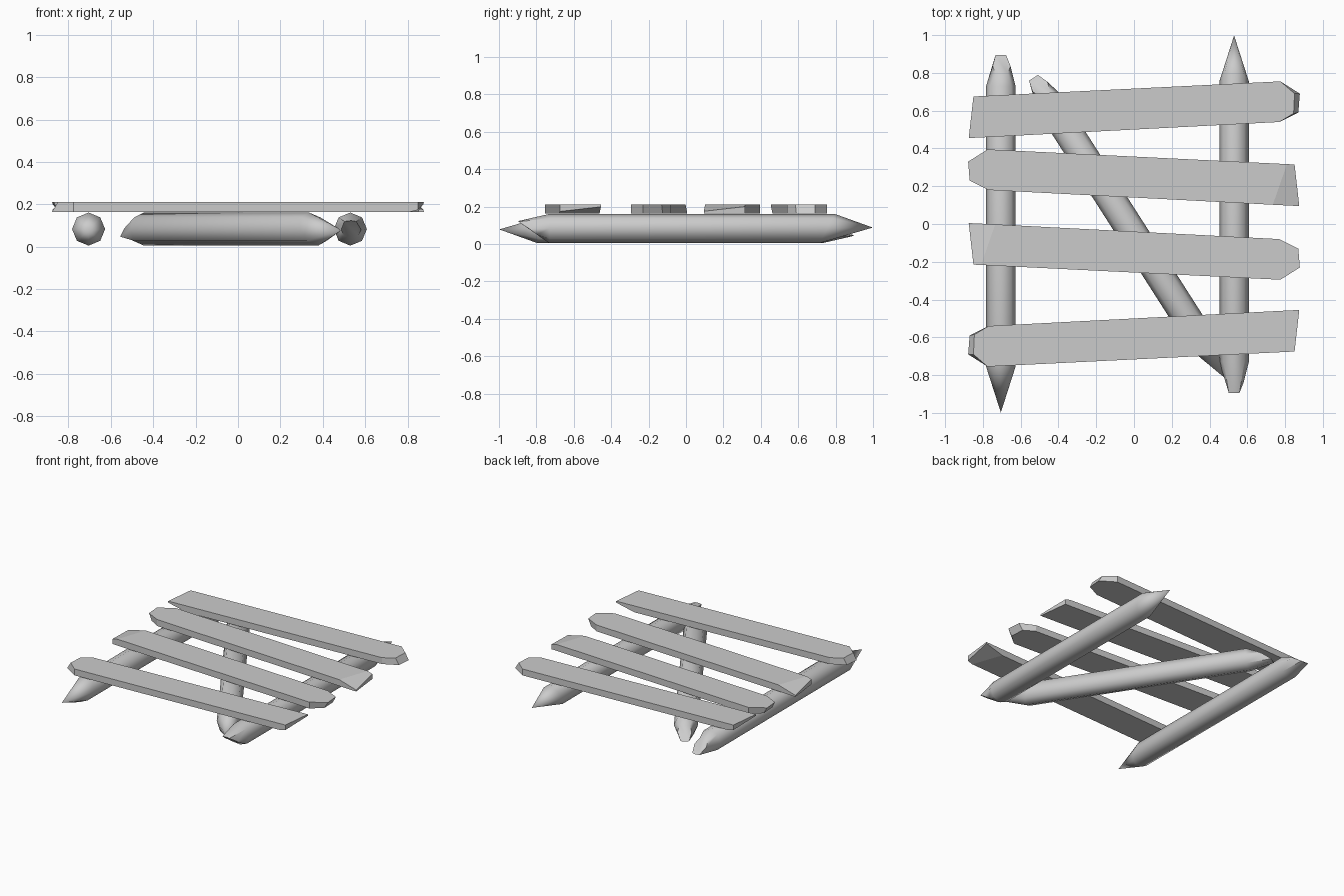
import bpy, bmesh
from math import sin, cos, pi, radians

if "Cube" in bpy.data.objects:
    bpy.data.objects.remove(bpy.data.objects["Cube"])

SIDES = 8
R = 0.078


def make_object(name, rings, loc, rot, smooth):
    """Skin a list of equal-length vertex rings; a one-point ring is a tip."""
    bm = bmesh.new()
    loops = [[bm.verts.new(p) for p in ring] for ring in rings]
    for a, b in zip(loops, loops[1:]):
        n = len(a)
        for i in range(n):
            j = (i + 1) % n
            if len(b) == 1:
                bm.faces.new((a[i], a[j], b[0]))
            else:
                bm.faces.new((a[i], a[j], b[j], b[i]))
    for ring in (loops[0], loops[-1]):
        if len(ring) > 2:
            bm.faces.new(ring)
    bmesh.ops.recalc_face_normals(bm, faces=bm.faces[:])
    me = bpy.data.meshes.new(name)
    bm.to_mesh(me)
    bm.free()
    ob = bpy.data.objects.new(name, me)
    bpy.context.collection.objects.link(ob)
    ob.location = loc
    ob.rotation_euler = rot
    if smooth:
        bpy.ops.object.select_all(action='DESELECT')
        ob.select_set(True)
        bpy.context.view_layer.objects.active = ob
        bpy.ops.object.shade_smooth_by_angle(angle=radians(50))
    return ob


def log(name, loc, rot):
    """Round log along y: slanted chisel cut at -y, sharpened point at +y."""
    angles = [2 * pi * i / SIDES for i in range(SIDES)]
    chisel, start, end = [], [], []
    for a in angles:
        c, s = cos(a), sin(a)
        t = (1 - s) / 2
        chisel.append((c * 0.047 + 0.004, -0.895 + 0.115 * t, 0.04 - 0.085 * t))
        start.append((c * R, -0.73, s * R))
        end.append((c * R, 0.755 + 0.04 * s, s * R))
    # flatten the top of the chisel into a short edge
    k = SIDES // 4
    for i, dx in ((k - 1, 0.028), (k + 1, -0.028)):
        chisel[i] = (dx, -0.895, 0.036)
    return make_object(name, [chisel, start, end, [(0, 0.998, 0.005)]],
                       loc, rot, True)


def plank(name, loc, rot):
    """Slightly skewed board: clipped end at +x, undercut square end at -x."""
    h = 0.023
    top = [(-0.85, 0.07), (-0.875, -0.15), (-0.735, -0.143), (0.77, -0.065),
           (0.845, -0.02), (0.85, 0.085), (0.775, 0.15), (-0.81, 0.072)]
    bottom = list(top)
    bottom[4], bottom[5] = (0.87, -0.015), (0.878, 0.085)
    lift = [0.01, 0.035, 0, 0, 0, 0, 0, 0]
    low = [(x, y, -h + d) for (x, y), d in zip(bottom, lift)]
    high = [(x, y, h) for x, y in top]
    bm = bmesh.new()
    lo = [bm.verts.new(p) for p in low]
    hi = [bm.verts.new(p) for p in high]
    bm.faces.new(hi)
    bm.faces.new(lo[2:])                         # flat underside
    bm.faces.new((lo[7], lo[0], lo[1], lo[2]))   # sloping end cut
    for i in range(8):
        j = (i + 1) % 8
        bm.faces.new((lo[i], lo[j], hi[j], hi[i]))
    bmesh.ops.recalc_face_normals(bm, faces=bm.faces[:])
    me = bpy.data.meshes.new(name)
    bm.to_mesh(me)
    bm.free()
    ob = bpy.data.objects.new(name, me)
    bpy.context.collection.objects.link(ob)
    ob.location, ob.rotation_euler = loc, rot
    return ob


# Supporting logs
log("right_log", (0.53, 0, 0.083), (0, 0, 0))
log("left_log", (-0.705, 0, 0.083), (pi, 0, 0))
log("diagonal_log", (-0.05, 0.02, 0.083), (pi, 0, radians(32.6)))

# Deck planks, one board turned and flipped
Z = 0.187
plank("back_plank", (0, 0.605, Z), (0, 0, 0))
plank("mid_back_plank", (0, 0.245, Z), (pi, 0, pi))
plank("mid_front_plank", (0, -0.145, Z), (pi, 0, 0))
plank("front_plank", (0, -0.605, Z), (0, 0, pi))
